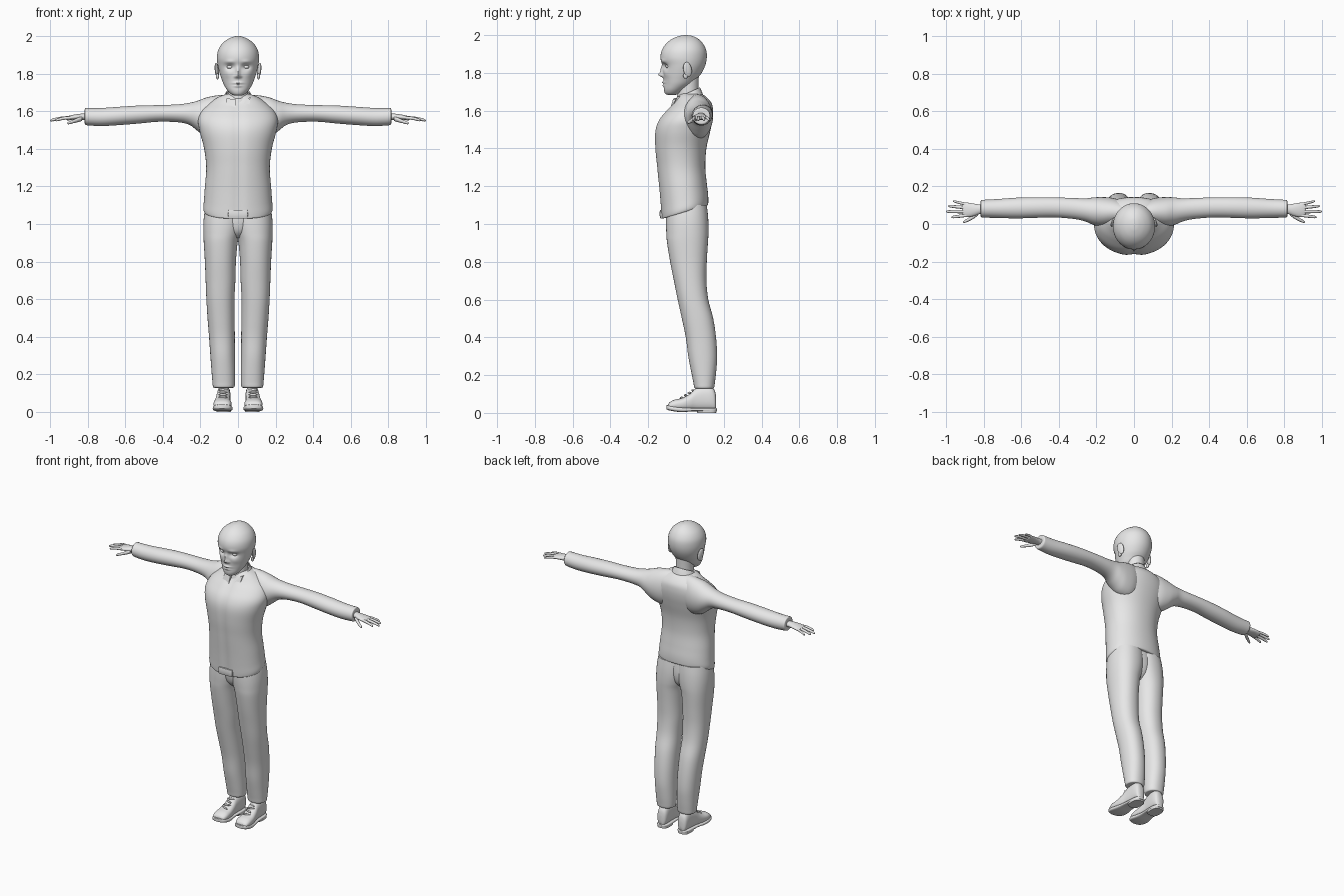
import bpy, bmesh, math
from mathutils import Vector, Matrix

grey = bpy.data.materials.new("plain_grey")
grey.diffuse_color = (0.8, 0.8, 0.8, 1)
AXES = {'x': lambda t, a, b: (t, a, b), 'y': lambda t, a, b: (a, t, b),
        'z': lambda t, a, b: (a, b, t)}


def finish(name, bm, mirror=False, thick=0, angle=50):
    bmesh.ops.recalc_face_normals(bm, faces=bm.faces)
    me = bpy.data.meshes.new(name)
    bm.to_mesh(me)
    bm.free()
    me.materials.append(grey)
    ob = bpy.data.objects.new(name, me)
    bpy.context.collection.objects.link(ob)
    if thick:
        ob.modifiers.new("thickness", 'SOLIDIFY').thickness = thick
    if mirror:
        ob.modifiers.new("mirror", 'MIRROR').use_mirror_merge = False
    bpy.ops.object.select_all(action='DESELECT')
    ob.select_set(True)
    bpy.context.view_layer.objects.active = ob
    bpy.ops.object.shade_smooth_by_angle(angle=math.radians(angle))
    return ob


def spline(p, steps):
    """Smooth curve through rows of numbers."""
    rows = []
    for i in range(len(p) - 1):
        q = [p[max(i - 1, 0)], p[i], p[i + 1], p[min(i + 2, len(p) - 1)]]
        for s in range(steps):
            u = s / steps
            rows.append([0.5 * (2 * b + (c - a) * u + (2 * a - 5 * b + 4 * c - d) * u * u
                                + (3 * b - a - 3 * c + d) * u ** 3) for a, b, c, d in zip(*q)])
    return rows + [list(p[-1])]


def loft(name, secs, axis='z', n=32, steps=4, power=2.0, warp=None, cap=True, **kw):
    """Skin of rounded sections: position, a min, a max, b min, b max."""
    bm = bmesh.new()
    rings = []
    for t, a0, a1, b0, b1 in spline(secs, steps):
        ring = []
        for k in range(n):
            w = 2 * math.pi * k / n
            c, s = math.cos(w), math.sin(w)
            a = (a0 + a1) / 2 + (a1 - a0) / 2 * math.copysign(abs(c) ** (2 / power), c)
            b = (b0 + b1) / 2 + (b1 - b0) / 2 * math.copysign(abs(s) ** (2 / power), s)
            co = Vector(AXES[axis](t, a, b))
            ring.append(bm.verts.new(warp(co) if warp else co))
        rings.append(ring)
    for r, q in zip(rings, rings[1:]):
        for k in range(n):
            bm.faces.new((r[k], r[(k + 1) % n], q[(k + 1) % n], q[k]))
    if cap:
        bm.faces.new(rings[0])
        bm.faces.new(rings[-1])
    return finish(name, bm, **kw)


def ellipsoid(name, loc, size, rot=(0, 0, 0), **kw):
    bm = bmesh.new()
    m = Matrix.Translation(loc)
    for ang, ax in zip(rot, 'XYZ'):
        m = m @ Matrix.Rotation(ang, 4, ax)
    bmesh.ops.create_uvsphere(bm, u_segments=20, v_segments=12, radius=1,
                              matrix=m @ Matrix.Diagonal((*size, 1)))
    return finish(name, bm, **kw)


def sym(rows):
    return [(z, -w, w, f, b) for z, w, f, b in rows]


def bump(v, x, z, sx, sz):
    return math.exp(-((v.x - x) / sx) ** 2 - ((v.z - z) / sz) ** 2)


# Head, with the face pushed and pulled out of the front
def face(v):
    if v.y < -0.02:
        d = 0
        for s in (-1, 1):
            d += 0.017 * bump(v, s * 0.042, 1.835, 0.022, 0.015)    # eye sockets
            d -= 0.006 * bump(v, s * 0.045, 1.862, 0.025, 0.010)    # brows
            d -= 0.008 * bump(v, s * 0.013, 1.784, 0.008, 0.008)    # nostrils
            d -= 0.004 * bump(v, s * 0.055, 1.795, 0.02, 0.02)      # cheeks
        d -= 0.022 * bump(v, 0, 1.79, 0.010, 0.012)                 # nose tip
        d -= 0.013 * bump(v, 0, 1.815, 0.009, 0.022)                # nose bridge
        d -= 0.010 * bump(v, 0, 1.749, 0.024, 0.006)                # upper lip
        d -= 0.009 * bump(v, 0, 1.734, 0.020, 0.006)                # lower lip
        d += 0.004 * bump(v, 0, 1.7415, 0.026, 0.003)
        v.y += d
    return v


loft("head", sym([(1.683, .018, -.095, -.06), (1.69, .036, -.11, -.035), (1.71, .056, -.117, -.005),
                  (1.74, .075, -.117, .035), (1.77, .087, -.119, .06), (1.80, .097, -.122, .083),
                  (1.84, .107, -.125, .102), (1.88, .112, -.135, .11), (1.92, .107, -.128, .107),
                  (1.955, .088, -.105, .09), (1.98, .059, -.074, .065), (1.995, .027, -.037, .035),
                  (2.0, .002, -.006, .006)]), n=96, steps=7, warp=face, angle=80)
ellipsoid("eye", (.042, -.094, 1.835), (.018, .014, .011), mirror=True)
ellipsoid("ear", (.113, .008, 1.818), (.009, .023, .040), (.2, .12, .25), mirror=True)
ellipsoid("ear_lobe", (.109, -.002, 1.785), (.008, .013, .016), mirror=True)
loft("neck", sym([(1.58, .065, -.05, .08), (1.66, .056, -.047, .07), (1.71, .054, -.045, .066),
                  (1.79, .056, -.04, .068)]))


# Jacket body, with a centre dip and a hem that rises to the back
def drape(v):
    if v.y < 0:
        v.y += 0.008 * math.exp(-(v.x / 0.025) ** 2)
    v.z += 0.3 * v.y * max(0, min(1, (1.32 - v.z) / 0.25))
    return v


loft("jacket_body", sym([(1.068, .165, -.115, .10), (1.066, .178, -.128, .115), (1.085, .184, -.132, .118),
                         (1.13, .181, -.136, .117), (1.2, .176, -.143, .110), (1.3, .169, -.155, .102),
                         (1.4, .180, -.165, .108), (1.49, .203, -.165, .128), (1.55, .212, -.145, .14),
                         (1.60, .195, -.105, .143), (1.64, .155, -.068, .135), (1.675, .105, -.045, .105),
                         (1.69, .065, -.03, .075)]), n=64, steps=5, power=2.15, warp=drape)
loft("front_tab", sym([(1.03, .05, -.136, -.12), (1.05, .053, -.140, -.12), (1.075, .05, -.138, -.12)]),
     power=5, steps=2)

# Sleeves
loft("sleeve", [(.05, .00, .12, 1.47, 1.688), (.11, -.01, .138, 1.45, 1.684), (.17, -.015, .143, 1.462, 1.672),
                (.215, -.005, .141, 1.495, 1.655), (.26, .014, .136, 1.528, 1.644), (.32, .027, .138, 1.541, 1.636),
                (.42, .035, .141, 1.544, 1.632), (.52, .033, .142, 1.535, 1.630), (.62, .030, .140, 1.527, 1.624),
                (.72, .032, .133, 1.521, 1.617), (.79, .034, .129, 1.524, 1.616), (.812, .036, .127, 1.528, 1.616),
                (.815, .046, .117, 1.54, 1.604)], 'x', mirror=True)


# Tilted collar with two front flaps
def tilt(v):
    v.z += 0.45 * v.y
    return v


loft("collar", sym([(1.635, .092, -.066, .093), (1.66, .080, -.060, .085), (1.69, .066, -.051, .074)]),
     warp=tilt, cap=False, thick=.006)


def flap(name, pts, depth):
    bm = bmesh.new()
    f = bm.faces.new([bm.verts.new(p) for p in pts])
    ext = bmesh.ops.extrude_face_region(bm, geom=[f])
    vs = [g for g in ext['geom'] if isinstance(g, bmesh.types.BMVert)]
    bmesh.ops.translate(bm, verts=vs, vec=(0, depth, 0))
    finish(name, bm, angle=30)


flap("left_collar_flap", [(-.066, -.070, 1.628), (-.012, -.082, 1.618), (-.010, -.068, 1.662),
                          (-.060, -.055, 1.668)], .02)
flap("right_collar_flap", [(.010, -.082, 1.612), (.060, -.072, 1.622), (.066, -.045, 1.675),
                           (.045, -.053, 1.664)], .02)

# Hands
loft("palm", [(.79, .055, .108, 1.55, 1.592), (.82, .053, .104, 1.553, 1.588), (.85, .043, .108, 1.553, 1.585),
              (.88, .037, .113, 1.553, 1.580), (.905, .038, .114, 1.551, 1.574), (.914, .05, .10, 1.555, 1.569)],
     'x', n=24, mirror=True)
# finger: root y, tip y, tip x, radius
for nm, y0, y1, x1, r in (("index", .046, .036, .972, .0085), ("middle", .066, .066, 1.0, .009),
                          ("ring", .086, .096, .99, .0085), ("little", .104, .122, .963, .0075)):
    rows = []
    for u, k in ((0, 1), (.35, 1.0), (.7, .9), (.93, .7), (1, .15)):
        x, y, z = .89 + (x1 - .89) * u, y0 + (y1 - y0) * u, 1.565 - .015 * u * u
        rows.append((x, y - r * k, y + r * k, z - r * k, z + r * k))
    loft(nm + "_finger", rows, 'x', n=12, steps=3, mirror=True)
loft("thumb", [(.83, .045, .07, 1.548, 1.572), (.85, .03, .054, 1.542, 1.566), (.875, .016, .036, 1.536, 1.555),
               (.90, .006, .021, 1.53, 1.545), (.908, .008, .012, 1.534, 1.538)], 'x', n=12, mirror=True)

# Trousers
loft("trouser_leg", [(1.10, -.03, .172, -.10, .110), (1.05, -.03, .180, -.105, .116), (1.0, -.025, .184, -.106, .119),
                     (.95, -.012, .184, -.104, .119), (.90, .002, .182, -.100, .116), (.8, .011, .176, -.084, .110),
                     (.7, .014, .172, -.064, .108), (.6, .019, .168, -.044, .118), (.5, .018, .162, -.022, .144),
                     (.4, .017, .154, -.001, .159), (.3, .016, .147, .012, .165), (.22, .015, .141, .027, .160),
                     (.16, .016, .136, .039, .153), (.132, .02, .132, .045, .148), (.13, .035, .118, .06, .135)],
     n=40, power=2.2, mirror=True)
loft("trouser_seat", sym([(1.1, .12, -.098, .10), (1.02, .12, -.100, .105), (.96, .08, -.085, .092),
                          (.925, .03, -.05, .06)]), mirror=False)

# Shoes: upper, sole, heel and laces
loft("shoe_upper", [(-.096, .065, .105, .022, .035), (-.088, .045, .122, .018, .055),
                    (-.06, .035, .130, .014, .070), (-.02, .036, .128, .012, .079),
                    (.02, .040, .121, .012, .100), (.05, .042, .115, .012, .128), (.09, .040, .112, .012, .142),
                    (.13, .040, .110, .012, .142), (.152, .047, .104, .012, .118), (.16, .062, .09, .02, .08)],
     'y', power=2.4, mirror=True)


def arch(v):
    v.z += 0.016 * max(0, (0.03 - v.y) / 0.13) ** 2
    return v


loft("shoe_sole", [(-.104, .068, .102, .002, .024), (-.092, .042, .125, 0, .026), (-.06, .029, .134, 0, .027),
                   (-.02, .031, .132, .002, .027), (.03, .038, .122, .008, .027), (.08, .036, .117, .008, .027),
                   (.13, .037, .114, .008, .027), (.155, .047, .104, .008, .027), (.163, .062, .09, .01, .024)],
     'y', power=3.5, warp=arch, mirror=True)
loft("shoe_heel", [(0, .039, .113, .06, .160), (.018, .037, .115, .056, .162)], steps=1, power=3, mirror=True)
for i in range(4):
    y, z = -.022 + .02 * i, .080 + .013 * i
    ellipsoid("shoe_lace", (.08, y, z), (.025, .005, .006), (0, 0, .35 * (-1) ** i), mirror=True)
